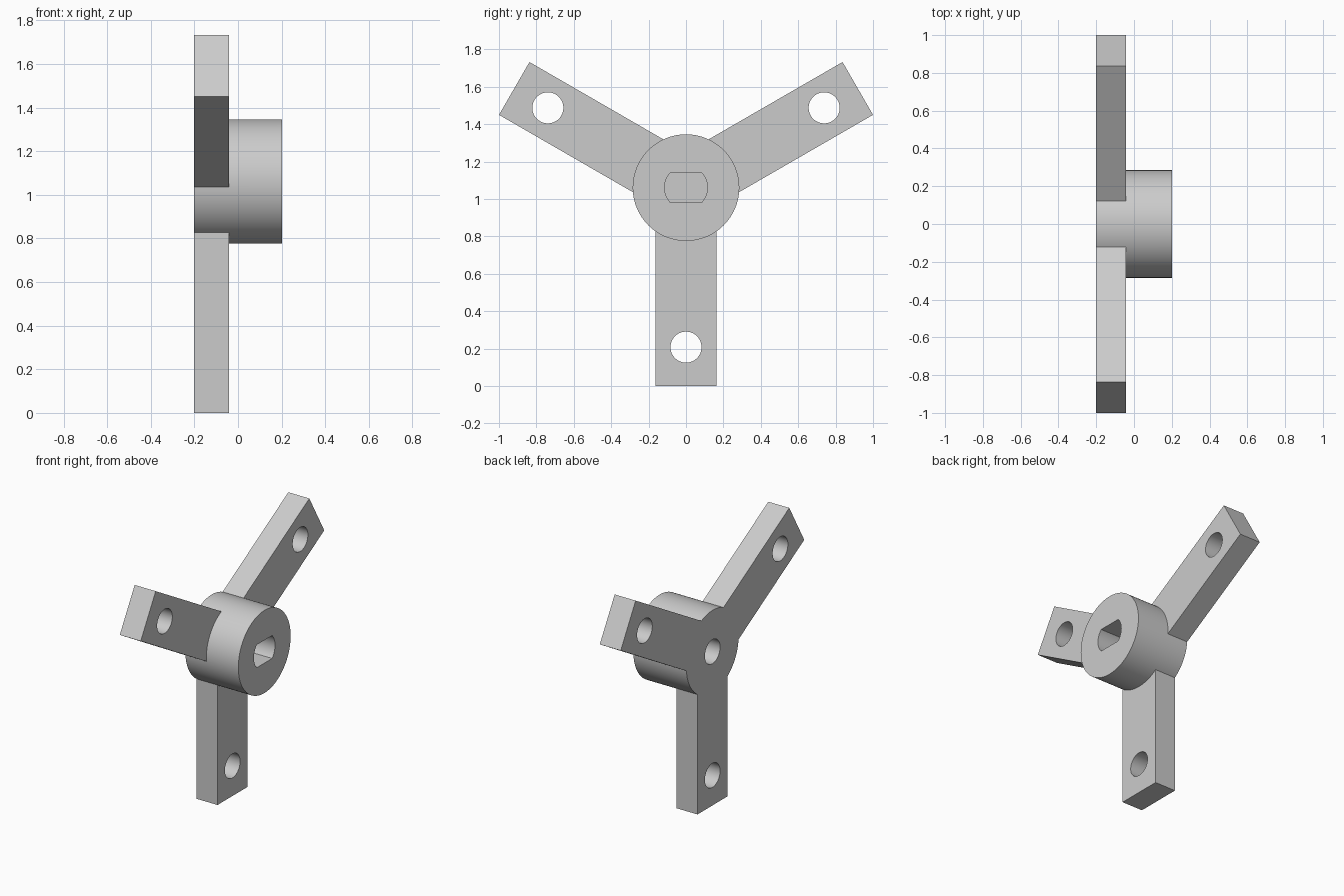
import bpy, bmesh, math
from mathutils import Matrix

if "Cube" in bpy.data.objects:
    bpy.data.objects.remove(bpy.data.objects["Cube"])

CZ = 1.0605            # hub axis height, also the arm length
X0, X1, XP = -0.202, 0.202, -0.042   # back, hub front, arm front
HUB_R, HALF_W, HOLE_R = 0.285, 0.163, 0.083

grey = bpy.data.materials.new("light_grey")
grey.diffuse_color = (0.6, 0.6, 0.6, 1)
grey.use_nodes = True
grey.node_tree.nodes["Principled BSDF"].inputs["Base Color"].default_value = grey.diffuse_color


def prism(name, pts, x0, x1, angle=0.0):
    """Extrude a (y, z) profile along x, turned about the hub axis."""
    bm = bmesh.new()
    face = bm.faces.new([bm.verts.new((x0, y, z)) for y, z in pts])
    ext = bmesh.ops.extrude_face_region(bm, geom=[face])
    new = [v for v in ext["geom"] if isinstance(v, bmesh.types.BMVert)]
    bmesh.ops.translate(bm, verts=new, vec=(x1 - x0, 0, 0))
    bmesh.ops.recalc_face_normals(bm, faces=bm.faces[:])
    bm.transform(Matrix.Translation((0, 0, CZ)) @ Matrix.Rotation(angle, 4, 'X'))
    me = bpy.data.meshes.new(name)
    bm.to_mesh(me)
    bm.free()
    me.materials.append(grey)
    ob = bpy.data.objects.new(name, me)
    bpy.context.collection.objects.link(ob)
    return ob


def arc(r, a0, a1, n, cz=0.0):
    return [(r * math.cos(a0 + (a1 - a0) * i / n), cz + r * math.sin(a0 + (a1 - a0) * i / n))
            for i in range(n + 1)]


def circle(r, n, cz=0.0):
    return arc(r, 0, 2 * math.pi, n, cz)[:-1]


def combine(target, tool, op):
    """Apply one boolean and drop the tool."""
    mod = target.modifiers.new(op, 'BOOLEAN')
    mod.operation, mod.object, mod.solver = op, tool, 'EXACT'
    bpy.context.view_layer.objects.active = target
    bpy.ops.object.modifier_apply(modifier=mod.name)
    bpy.data.objects.remove(tool, do_unlink=True)


# hub with three radial arms
hub = prism("three_arm_hub", circle(HUB_R, 96), X0, X1)
turns = [i * 2 * math.pi / 3 for i in range(3)]
arm = [(-HALF_W, -CZ), (HALF_W, -CZ), (HALF_W, -0.15), (-HALF_W, -0.15)]
for a in turns:
    combine(hub, prism("arm", arm, X0, XP, a), 'UNION')

# bolt hole near each arm tip
for a in turns:
    combine(hub, prism("bolt_cutter", circle(HOLE_R, 48, -0.853), -0.3, 0.1, a), 'DIFFERENCE')

# flat-sided shaft socket in front, round bore behind
t = math.asin(0.079 / 0.115)
socket = arc(0.115, -t, t, 16) + arc(0.115, math.pi - t, math.pi + t, 16)
combine(hub, prism("socket_cutter", socket, XP, 0.3), 'DIFFERENCE')
combine(hub, prism("bore_cutter", circle(HOLE_R, 48), -0.3, XP), 'DIFFERENCE')

bpy.ops.object.select_all(action='DESELECT')
hub.select_set(True)
bpy.context.view_layer.objects.active = hub
bpy.ops.object.shade_smooth_by_angle(angle=math.radians(30))
